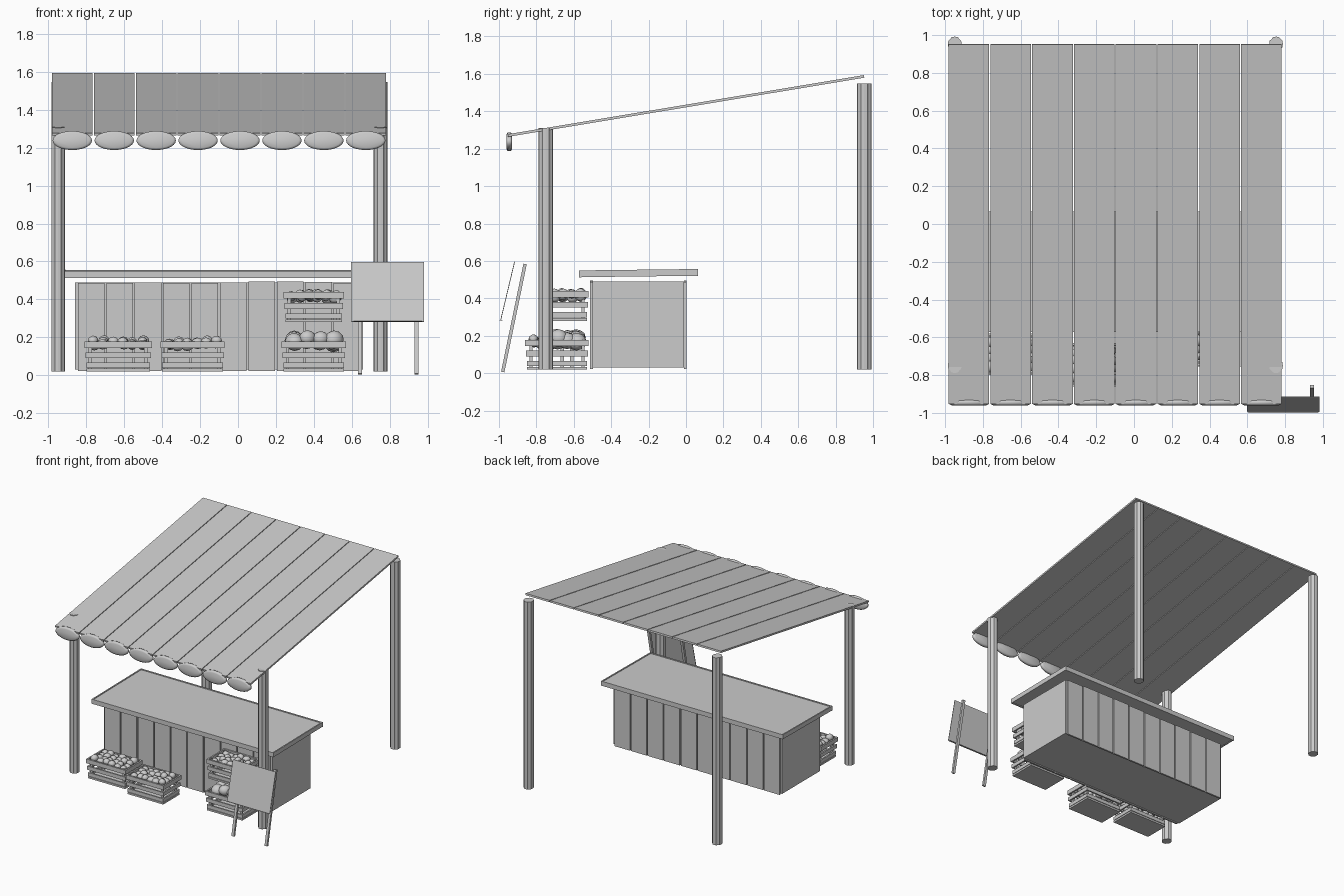
import bpy, bmesh, math, random
from mathutils import Vector, Matrix

if "Cube" in bpy.data.objects:
    bpy.data.objects.remove(bpy.data.objects["Cube"])
random.seed(4)


def finish(name, bm, smooth=False):
    bmesh.ops.recalc_face_normals(bm, faces=bm.faces[:])
    me = bpy.data.meshes.new(name)
    bm.to_mesh(me)
    bm.free()
    ob = bpy.data.objects.new(name, me)
    bpy.context.collection.objects.link(ob)
    for p in me.polygons:
        p.use_smooth = smooth
    return ob


def add_box(bm, x0, x1, y0, y1, z0, z1, rot=None):
    c = Vector(((x0 + x1) / 2, (y0 + y1) / 2, (z0 + z1) / 2))
    m = Matrix.Translation(c)
    if rot:
        m = m @ rot
    bmesh.ops.create_cube(bm, size=1, matrix=m @ Matrix.Diagonal((x1 - x0, y1 - y0, z1 - z0, 1)))


def prism(name, pts, z0, z1):
    bm = bmesh.new()
    f = bm.faces.new([bm.verts.new((x, y, z0)) for x, y in pts])
    g = bmesh.ops.extrude_face_region(bm, geom=[f])
    bmesh.ops.translate(bm, vec=(0, 0, z1 - z0), verts=[v for v in g['geom'] if isinstance(v, bmesh.types.BMVert)])
    return finish(name, bm)


# corner posts: square section with notched corners
def post(name, cx, cy, top):
    a, b = 0.034, 0.024
    quarter = [(a, -b + 0.008), (a + 0.002, 0), (a, b - 0.008), (b, b), (b - 0.008, a)]
    pts = []
    for k in range(4):
        c, s = math.cos(k * math.pi / 2), math.sin(k * math.pi / 2)
        pts += [(cx + x * c - y * s, cy + (x * s + y * c) * 1.08) for x, y in quarter[1:4]]
        x, y = quarter[4]
        pts.append((cx + x * c - y * s, cy + (x * s + y * c) * 1.08))
    prism(name, pts, 0.02, top)


for side, x in (("left", -0.949), ("right", 0.752)):
    post("front_post_" + side, x, -0.75, 1.31)
    post("back_post_" + side, x, 0.953, 1.548)

# sloping roof of eight boards
pitch = math.atan2(0.316, 1.905)
length = math.hypot(0.316, 1.905)
step = 1.77 / 8
bm = bmesh.new()
for i in range(8):
    x = -0.985 + i * step
    add_box(bm, x + 0.003, x + step - 0.003, -length / 2, length / 2, 1.4215, 1.4355,
            Matrix.Rotation(pitch, 4, 'X'))
finish("roof_boards", bm)

# scalloped valance along the front edge
for i in range(8):
    bm = bmesh.new()
    m = (Matrix.Translation((-0.985 + (i + 0.5) * step, -0.945, 1.238))
         @ Matrix.Diagonal((0.104, 1, 0.05, 1)) @ Matrix.Rotation(math.pi / 2, 4, 'X'))
    bmesh.ops.create_cone(bm, cap_ends=True, segments=28, radius1=1, radius2=1, depth=0.018, matrix=m)
    caps = [f for f in bm.faces if len(f.verts) > 4]
    for f in caps:
        out = -0.006 if f.calc_center_median().y < -0.945 else 0.006
        bmesh.ops.inset_region(bm, faces=[f], thickness=0.012)
        bmesh.ops.translate(bm, vec=(0, out, 0), verts=f.verts[:])
    finish("valance_scallop_%d" % (i + 1), bm, True)

# counter body with board cladding front and back
bm = bmesh.new()
add_box(bm, -0.86, 0.66, -0.50, -0.01, 0.03, 0.49)
finish("counter_body", bm)
bm = bmesh.new()
n = 10
w = 1.5 / n
for i in range(n):
    x = -0.85 + i * w
    z = random.uniform(0.485, 0.495)
    for y0, y1 in ((-0.512, -0.498), (-0.012, 0.002)):
        add_box(bm, x + 0.005, x + w - 0.005, y0, y1, 0.022, z)
finish("counter_cladding", bm)

# counter top with a thin rim
bm = bmesh.new()
tilt = Matrix.Rotation(0.012, 4, 'X')
add_box(bm, -0.91, 0.71, -0.56, 0.055, 0.521, 0.548, tilt)
for y0, y1, dz in ((-0.572, -0.56, -0.003), (0.053, 0.065, 0.004)):
    add_box(bm, -0.92, 0.72, y0, y1, 0.515 + dz, 0.552 + dz)
for x0, x1 in ((-0.92, -0.91), (0.71, 0.72)):
    add_box(bm, x0, x1, -0.565, 0.06, 0.517, 0.553, tilt)
finish("counter_top", bm)


# slatted crates filled with produce
def crate(name, x0, x1, y0, y1, z, radius, count, peak):
    bm = bmesh.new()
    t = 0.012
    add_box(bm, x0 + 0.01, x1 - 0.01, y0 + 0.01, y1 - 0.01, z, z + 0.014)
    for lo, hi, inset in ((0.018, 0.046, 0.010), (0.070, 0.100, 0.005), (0.124, 0.158, 0)):
        a, b, c, d = x0 + inset, x1 - inset, y0 + inset, y1 - inset
        for u, v in ((c, c + t), (d - t, d)):
            add_box(bm, a, b, u, v, z + lo, z + hi)
        for u, v in ((a, a + t), (b - t, b)):
            add_box(bm, u, v, c + t, d - t, z + lo, z + hi)
    for x in (x0 + 0.022, x1 - 0.040):
        for y in (y0 + 0.022, y1 - 0.040):
            add_box(bm, x, x + 0.018, y, y + 0.018, z, z + 0.155)
    finish(name, bm)
    bm = bmesh.new()
    nx = count
    ny = max(2, round(count * (y1 - y0) / (x1 - x0)))
    for i in range(nx):
        for j in range(ny):
            r = radius * random.uniform(0.85, 1.1)
            m = radius + 0.016
            x = x0 + m + (x1 - x0 - 2 * m) * i / (nx - 1) + random.uniform(-.006, .006)
            y = y0 + m + (y1 - y0 - 2 * m) * j / (ny - 1) + random.uniform(-.006, .006)
            pos = Vector((x, y, z + peak - r - random.uniform(0, 0.025)))
            mat = (Matrix.Translation(pos) @ Matrix.Rotation(random.random() * 6, 4, 'Z')
                   @ Matrix.Diagonal((1, 0.9, 0.88, 1)))
            bmesh.ops.create_icosphere(bm, subdivisions=2, radius=r, matrix=mat)
    finish(name + "_produce", bm, True)


crate("crate_left", -0.81, -0.455, -0.80, -0.58, 0.02, 0.032, 6, 0.195)
crate("crate_middle", -0.41, -0.07, -0.86, -0.63, 0.02, 0.032, 6, 0.195)
crate("crate_lower_right", 0.23, 0.57, -0.755, -0.52, 0.02, 0.050, 4, 0.225)
crate("crate_upper_right", 0.24, 0.56, -0.75, -0.52, 0.28, 0.030, 6, 0.180)

# leaning sign: thin framed board and two legs
lean = math.atan2(0.075, 0.315)
bm = bmesh.new()
h = 0.324
add_box(bm, 0.597, 0.982, -0.956, -0.952, 0.438 - h / 2, 0.438 + h / 2, Matrix.Rotation(-lean, 4, 'X'))
front = min(bm.faces, key=lambda f: f.calc_center_median().y)
bmesh.ops.inset_region(bm, faces=[front], thickness=0.018, depth=-0.002)
finish("sign_board", bm)
leg_lean = math.atan2(0.12, 0.58)
bm = bmesh.new()
for x in (0.643, 0.942):
    add_box(bm, x - 0.011, x + 0.011, -0.929, -0.911, 0.0, 0.59, Matrix.Rotation(-leg_lean, 4, 'X'))
finish("sign_legs", bm)
